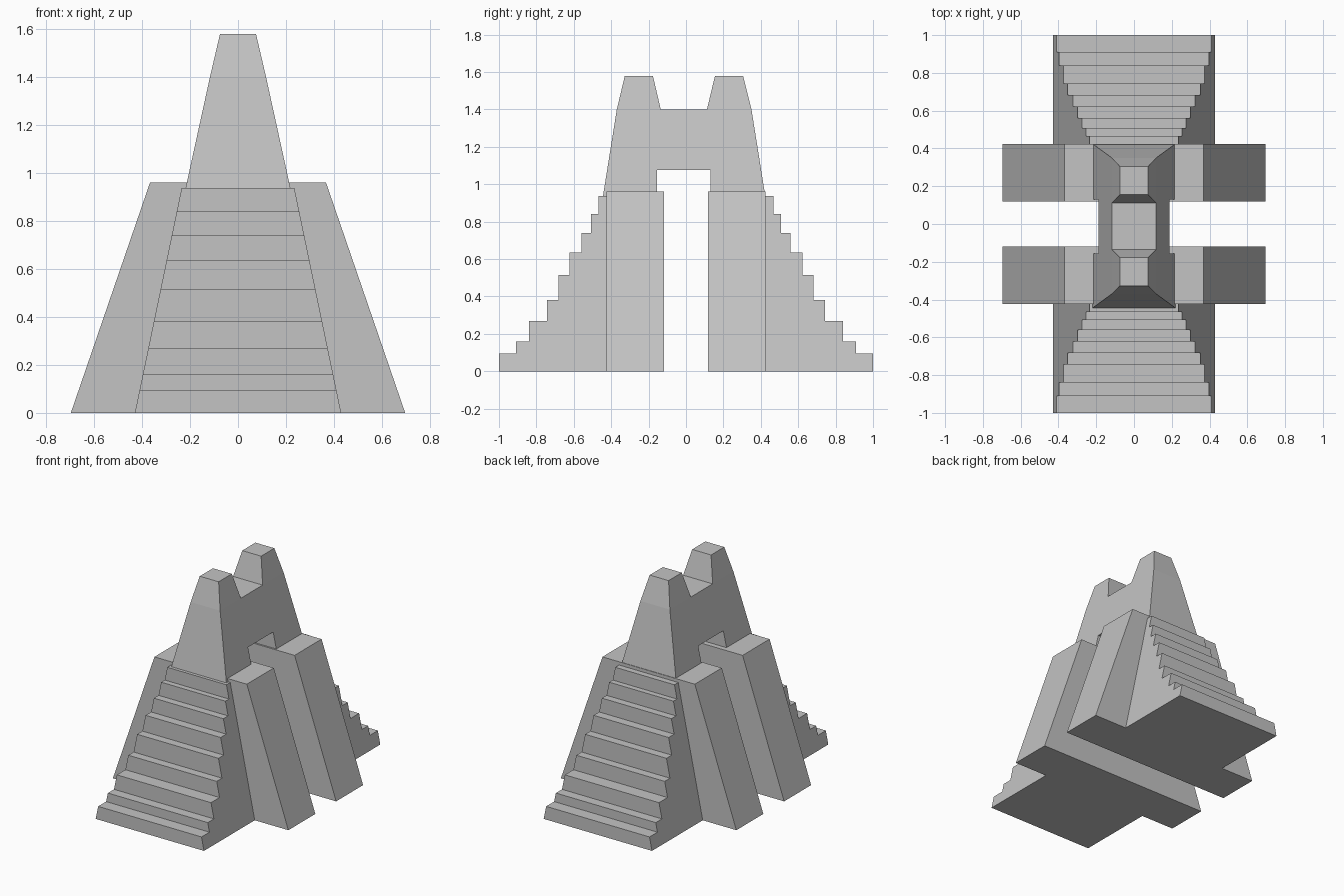
import bpy
import bmesh

cube = bpy.data.objects.get("Cube")
if cube:
    bpy.data.objects.remove(cube)

stone = bpy.data.materials.new("grey_stone")
stone.use_nodes = True
GREY = (0.55, 0.55, 0.55, 1)
stone.diffuse_color = GREY
stone.node_tree.nodes["Principled BSDF"].inputs["Base Color"].default_value = GREY


def tapered_slab(name, profile, widths):
    """Extrude a (y, z) profile across x; half-width follows (z, half-width) pairs."""
    bm = bmesh.new()
    face = bm.faces.new([bm.verts.new((-1, y, z)) for y, z in profile])
    extruded = bmesh.ops.extrude_face_region(bm, geom=[face])["geom"]
    bmesh.ops.translate(bm, vec=(2, 0, 0),
                        verts=[g for g in extruded if isinstance(g, bmesh.types.BMVert)])
    # crease the sides wherever the taper changes
    for z, _ in widths[1:-1]:
        bmesh.ops.bisect_plane(bm, geom=bm.verts[:] + bm.edges[:] + bm.faces[:],
                               plane_co=(0, 0, z), plane_no=(0, 0, 1), dist=1e-5)
    for v in bm.verts:
        for (z0, w0), (z1, w1) in zip(widths, widths[1:]):
            if v.co.z <= z1 + 1e-4:
                v.co.x *= w0 + (w1 - w0) * (v.co.z - z0) / (z1 - z0)
                break
    bmesh.ops.recalc_face_normals(bm, faces=bm.faces[:])
    mesh = bpy.data.meshes.new(name)
    bm.to_mesh(mesh)
    bm.free()
    mesh.materials.append(stone)
    obj = bpy.data.objects.new(name, mesh)
    bpy.context.collection.objects.link(obj)
    return obj


# Stair edges from the ground up: outer distance and tread height
STEPS = [(1.0, 0.095), (0.91, 0.16), (0.84, 0.27), (0.743, 0.38), (0.683, 0.515),
         (0.623, 0.635), (0.56, 0.74), (0.507, 0.84), (0.467, 0.937)]

for side, sign in (("front", -1), ("back", 1)):
    # Staircase
    outline = [(sign * 0.3, 0)]
    floor = 0
    for y, top in STEPS:
        outline += [(sign * y, floor), (sign * y, top)]
        floor = top
    outline.append((sign * 0.3, floor))
    tapered_slab(side + "_staircase", outline, [(0, 0.43), (0.937, 0.235)])

    # Sloping buttress wall running out to both sides
    inner, outer = sign * 0.118, sign * 0.424
    tapered_slab(side + "_buttress",
                 [(inner, 0), (outer, 0), (outer, 0.96), (inner, 0.96)],
                 [(0, 0.697), (0.96, 0.367)])

# Twin towers joined by a bridge over the passage
towers = [(-0.445, 0.93), (-0.37, 1.4), (-0.327, 1.58), (-0.177, 1.58), (-0.135, 1.4),
          (0.112, 1.4), (0.155, 1.58), (0.305, 1.58), (0.35, 1.4), (0.425, 0.93),
          (0.13, 0.93), (0.13, 1.075), (-0.155, 1.075), (-0.155, 0.93)]
tapered_slab("twin_towers", towers, [(0.93, 0.22), (1.4, 0.117), (1.58, 0.075)])
